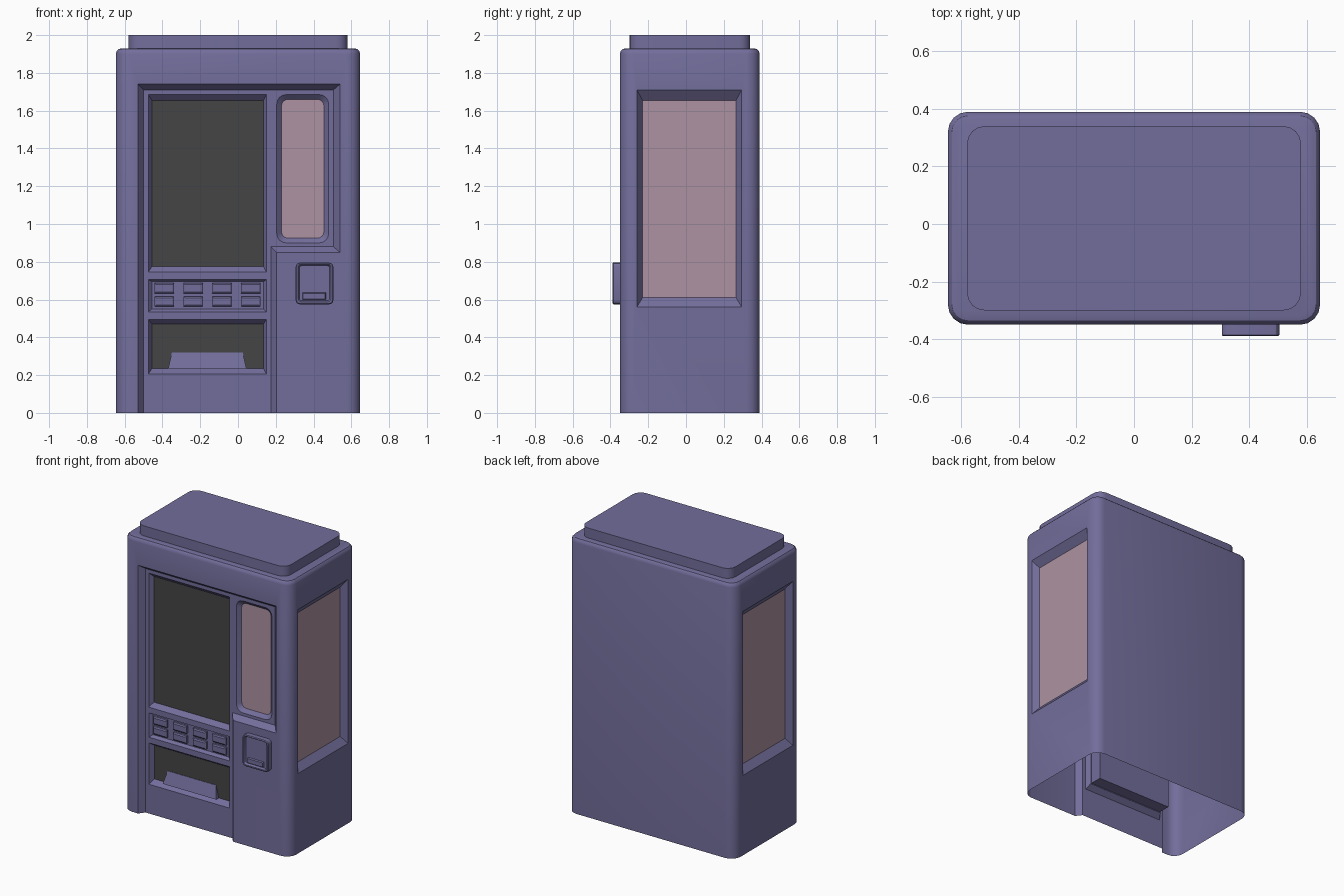
import bpy, bmesh, math

if "Cube" in bpy.data.objects:
    bpy.data.objects.remove(bpy.data.objects["Cube"])


def material(name, rgb):
    m = bpy.data.materials.new(name)
    m.diffuse_color = (*rgb, 1)
    m.use_nodes = True
    m.node_tree.nodes["Principled BSDF"].inputs["Base Color"].default_value = m.diffuse_color
    return m


PURPLE = material("purple_paint", (0.17, 0.155, 0.33))
DARK = material("dark_glass", (0.06, 0.06, 0.06))
PINK = material("pink_glass", (0.42, 0.29, 0.36))


def mesh_object(name, bm, mat):
    me = bpy.data.meshes.new(name)
    bmesh.ops.recalc_face_normals(bm, faces=bm.faces)
    bm.to_mesh(me)
    bm.free()
    me.materials.append(mat)
    ob = bpy.data.objects.new(name, me)
    bpy.context.collection.objects.link(ob)
    return ob


def loft(name, rings, mat=PURPLE):
    """Closed solid through matching rings of 3D points."""
    bm = bmesh.new()
    vs = [[bm.verts.new(p) for p in r] for r in rings]
    n = len(rings[0])
    for a, b in zip(vs, vs[1:]):
        for i in range(n):
            j = (i + 1) % n
            bm.faces.new((a[i], a[j], b[j], b[i]))
    bm.faces.new(vs[0])
    bm.faces.new(vs[-1])
    return mesh_object(name, bm, mat)


def rounded(x0, x1, y0, y1, r=0.0, seg=4):
    """2D rectangle outline, optionally with rounded corners."""
    if r <= 0:
        return [(x0, y0), (x1, y0), (x1, y1), (x0, y1)]
    pts = []
    for cx, cy, a in ((x0 + r, y0 + r, 180), (x1 - r, y0 + r, 270),
                      (x1 - r, y1 - r, 0), (x0 + r, y1 - r, 90)):
        for i in range(seg + 1):
            t = math.radians(a + 90 * i / seg)
            pts.append((cx + r * math.cos(t), cy + r * math.sin(t)))
    return pts


def at_z(o, z):
    return [(x, y, z) for x, y in o]


def at_y(o, y):
    return [(x, y, z) for x, z in o]


def at_x(o, x):
    return [(x, y, z) for y, z in o]


def cut(ob, cutter):
    m = ob.modifiers.new("cut", 'BOOLEAN')
    m.operation = 'DIFFERENCE'
    m.solver = 'EXACT'
    m.object = cutter
    bpy.context.view_layer.objects.active = ob
    bpy.ops.object.modifier_apply(modifier=m.name)
    bpy.data.objects.remove(cutter)


def recess(ob, place, outer, inner, start, surface, floor):
    """Cut a recess with sloped walls, from outer outline down to inner."""
    cut(ob, loft("cutter", [place(outer, start), place(outer, surface), place(inner, floor)]))


def pane(name, pts, mat):
    bm = bmesh.new()
    bm.faces.new([bm.verts.new(p) for p in pts])
    ob = mesh_object(name, bm, mat)
    return ob


# cabinet body with rounded corners and top edge
def body_ring(i, z):
    return at_z(rounded(-.647 + i, .647 - i, -.35 + i, .39 - i, .07 - i), z)


body = loft("cabinet_body", [body_ring(0, 0), body_ring(0, 1.90), body_ring(.004, 1.915),
                             body_ring(.014, 1.926), body_ring(.03, 1.93)])
FRONT, PANEL = -.35, -.31

# L-shaped front panel recess, open at the foot
recess(body, at_y,
       [(-.53, -.1), (-.53, 1.74), (.54, 1.74), (.54, .85), (.205, .85), (.205, -.1)],
       [(-.50, -.1), (-.50, 1.71), (.505, 1.71), (.505, .88), (.175, .88), (.175, -.1)],
       -.45, FRONT, PANEL)

# display window
recess(body, at_y, rounded(-.475, .15, .745, 1.685), rounded(-.455, .135, .775, 1.655),
       -.34, PANEL, PANEL + .03)
pane("display_glass", at_y(rounded(-.455, .135, .775, 1.655), PANEL + .028), DARK)

# button panel
recess(body, at_y, rounded(-.475, .15, .535, .705), rounded(-.455, .135, .55, .695),
       -.34, PANEL, PANEL + .02)

# delivery slot with the bin behind it
recess(body, at_y, rounded(-.475, .15, .205, .495), rounded(-.455, .135, .235, .47),
       -.34, PANEL, PANEL + .035)
bin_o = rounded(-.45, .13, .24, .465)
recess(body, at_y, bin_o, bin_o, -.34, PANEL, PANEL + .12)
pane("delivery_flap", at_y(rounded(-.455, .135, .235, .47), PANEL + .033), DARK)

# narrow front window
inner = rounded(.23, .455, .925, 1.66, .035)
recess(body, at_y, rounded(.205, .48, .90, 1.685, .05), inner, -.34, PANEL, PANEL + .025)
pane("narrow_glass", at_y(inner, PANEL + .023), PINK)

# side windows
for s, side in ((1, "right"), (-1, "left")):
    inner = rounded(-.23, .265, .61, 1.655)
    recess(body, at_x, rounded(-.26, .295, .56, 1.71), inner, s * .75, s * .647, s * .605)
    pane(side + "_side_glass", at_x(inner, s * .607), PINK)

# open underside
bm = bmesh.new()
bm.from_mesh(body.data)
under = [f for f in bm.faces if all(abs(v.co.z) < 1e-4 for v in f.verts)]
bmesh.ops.delete(bm, geom=under, context='FACES')
bm.to_mesh(body.data)
bm.free()

# roof cap
cap = rounded(-.58, .58, -.30, .34, .06)
roof = loft("roof_cap", [at_z(cap, 1.925), at_z(cap, 2.0)])

# selection buttons, four columns by two rows
for c in range(4):
    for r in range(2):
        x, z = -.39 + c * .1525, .59 + r * .07
        loft(f"button_{c}_{r}", [
            at_y(rounded(x - .052, x + .052, z - .027, z + .027), PANEL + .022),
            at_y(rounded(x - .052, x + .052, z - .027, z + .027), PANEL + .006),
            at_y(rounded(x - .043, x + .043, z - .019, z + .019), PANEL)])

# delivery ramp on the flap
loft("delivery_ramp", [
    [(-.37, PANEL + .034, .234), (.045, PANEL + .034, .234), (.025, PANEL + .034, .32), (-.35, PANEL + .034, .32)],
    [(-.37, PANEL + .005, .234), (.045, PANEL + .005, .234), (.025, PANEL + .03, .32), (-.35, PANEL + .03, .32)]])

# payment box with recessed face and coin slot
reader = loft("payment_box", [at_y(rounded(.305, .505, .575, .795, .022, 3), -.34),
                              at_y(rounded(.305, .505, .575, .795, .022, 3), -.385),
                              at_y(rounded(.31, .50, .58, .79, .018, 3), -.39)])
recess(reader, at_y, rounded(.318, .492, .588, .786, .015, 3),
       rounded(.325, .485, .595, .779, .012, 3), -.42, -.39, -.375)
loft("coin_slot", [at_y(rounded(.34, .465, .60, .637), -.374), at_y(rounded(.345, .46, .603, .633), -.386)])

# smooth the rounded parts only
bpy.ops.object.select_all(action='DESELECT')
for ob in (body, roof, reader):
    ob.select_set(True)
    bpy.context.view_layer.objects.active = ob
bpy.ops.object.shade_smooth_by_angle(angle=math.radians(30))
